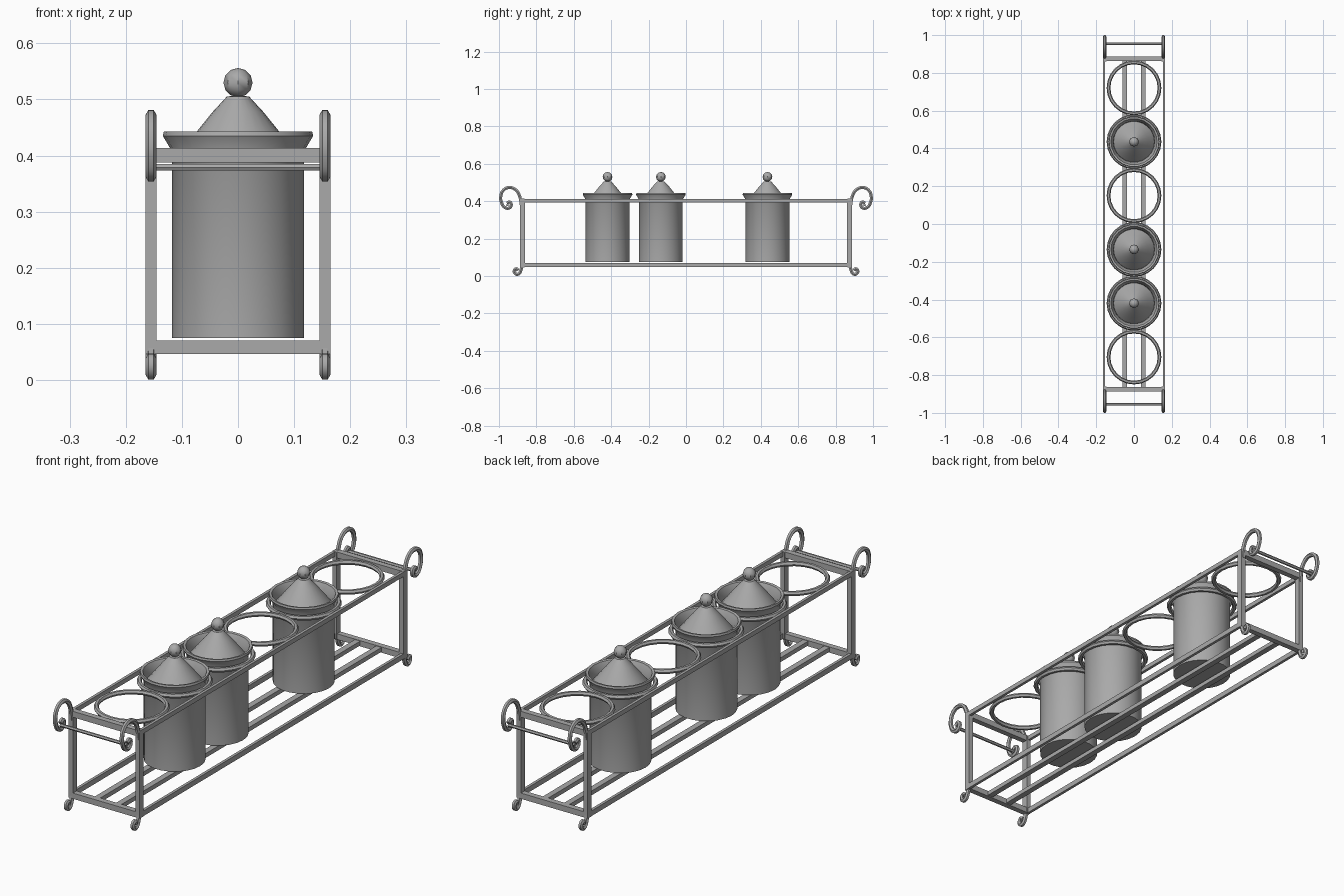
import bpy, bmesh, math
from mathutils import Vector, Matrix

cube = bpy.data.objects.get("Cube")
if cube:
    bpy.data.objects.remove(cube, do_unlink=True)

metal = bpy.data.materials.new("grey metal")
metal.use_nodes = True
GREY = (0.4, 0.4, 0.4, 1)
metal.diffuse_color = GREY
metal.node_tree.nodes["Principled BSDF"].inputs["Base Color"].default_value = GREY


def finish(obj, smooth=False):
    if not obj.data.materials:
        obj.data.materials.append(metal)
    if smooth:
        bpy.ops.object.select_all(action='DESELECT')
        obj.select_set(True)
        bpy.context.view_layer.objects.active = obj
        bpy.ops.object.shade_smooth_by_angle(angle=math.radians(35))
    return obj


def mesh_object(name, bm, smooth=False):
    bmesh.ops.recalc_face_normals(bm, faces=bm.faces)
    me = bpy.data.meshes.new(name)
    bm.to_mesh(me)
    bm.free()
    obj = bpy.data.objects.new(name, me)
    bpy.context.collection.objects.link(obj)
    return finish(obj, smooth)


def box(name, x, y, z):
    """Box from (min, max) ranges on each axis."""
    bm = bmesh.new()
    size = [r[1] - r[0] for r in (x, y, z)]
    mid = Vector([(r[0] + r[1]) / 2 for r in (x, y, z)])
    bmesh.ops.create_cube(bm, size=1, matrix=Matrix.Translation(mid) @ Matrix.Diagonal((*size, 1)))
    return mesh_object(name, bm)


def lathe(name, profile, y, segments):
    """Spin an (r, z) profile about a vertical axis at the given y."""
    bm = bmesh.new()
    verts = [bm.verts.new((r, 0, z)) for r, z in profile]
    edges = [bm.edges.new(p) for p in zip(verts, verts[1:])]
    bmesh.ops.spin(bm, geom=verts + edges, cent=(0, 0, 0), axis=(0, 0, 1),
                   angle=math.tau, steps=segments)
    bmesh.ops.remove_doubles(bm, verts=bm.verts, dist=0.0005)
    bmesh.ops.translate(bm, verts=bm.verts, vec=(0, y, 0))
    return mesh_object(name, bm, True)


def tube(name, points, radius, cyclic=False, smooth_path=True):
    """Round rod along a path."""
    cu = bpy.data.curves.new(name, 'CURVE')
    cu.dimensions = '3D'
    cu.bevel_depth = radius
    cu.bevel_resolution = 1
    cu.use_fill_caps = True
    cu.resolution_u = 4
    sp = cu.splines.new('BEZIER' if smooth_path else 'POLY')
    if smooth_path:
        sp.bezier_points.add(len(points) - 1)
        for bp, p in zip(sp.bezier_points, points):
            bp.co = p
            bp.handle_left_type = bp.handle_right_type = 'AUTO'
    else:
        sp.points.add(len(points) - 1)
        for sp_point, p in zip(sp.points, points):
            sp_point.co = (*p, 1)
    sp.use_cyclic_u = cyclic
    obj = bpy.data.objects.new(name, cu)
    bpy.context.collection.objects.link(obj)
    bpy.ops.object.select_all(action='DESELECT')
    obj.select_set(True)
    bpy.context.view_layer.objects.active = obj
    bpy.ops.object.convert(target='MESH')
    return finish(bpy.context.view_layer.objects.active, True)


W, L = 0.165, 0.887          # half width and half length of the rack


def span(a, b, sign):
    return tuple(sorted((a * sign, b * sign)))


# Long side rails and slats
for side, s in (("right", -1), ("left", 1)):
    for level, z in (("top", (0.393, 0.412)), ("bottom", (0.047, 0.069))):
        box(f"{side}_{level}_rail", span(W - 0.012, W, s), (-L, L), z)
    box(f"{side}_slat", span(0.037, 0.062, s), (-L + 0.01, L - 0.01), (0.05, 0.068))

# Scrolled handle and foot paths as (y, z) on the back end
HANDLE = [(0.880, 0.375), (0.889, 0.425), (0.912, 0.462), (0.945, 0.473), (0.975, 0.460),
          (0.990, 0.428), (0.986, 0.392), (0.968, 0.366), (0.945, 0.364), (0.934, 0.381),
          (0.944, 0.396), (0.957, 0.388)]
FOOT = [(0.878, 0.065), (0.883, 0.030), (0.897, 0.010), (0.913, 0.013),
        (0.918, 0.030), (0.907, 0.039), (0.899, 0.029)]

# Ends: cross rails, posts, handles and feet
for end, e in (("front", -1), ("back", 1)):
    box(f"{end}_top_cross_rail", (-W, W), span(L - 0.024, L, e), (0.388, 0.413))
    box(f"{end}_bottom_cross_rail", (-W, W), span(L - 0.024, L, e), (0.046, 0.070))
    tube(f"{end}_handle_bar", [(-0.155, e * 0.955, 0.379), (0.155, e * 0.955, 0.379)],
         0.007, smooth_path=False)
    for side, s in (("right", -1), ("left", 1)):
        box(f"{end}_{side}_post", span(W - 0.02, W, s), span(L - 0.026, L, e), (0.047, 0.412))
        tube(f"{end}_{side}_handle_scroll", [(s * 0.155, e * y, z) for y, z in HANDLE], 0.0095)
        tube(f"{end}_{side}_foot_scroll", [(s * 0.155, e * y, z) for y, z in FOOT], 0.0095)

# Six holding rings, with jars in three of them
JAR = [(0, 0.075), (0.118, 0.075), (0.118, 0.408), (0.134, 0.435), (0.132, 0.443),
       (0.122, 0.441), (0.110, 0.415), (0.108, 0.398), (0, 0.398)]
LID = [(0, 0.399), (0.108, 0.399), (0.075, 0.441), (0.045, 0.478), (0.020, 0.505), (0, 0.508)]
for i in range(6):
    y = 0.008 + (i - 2.5) * 0.285
    ring = [(0.135 * math.cos(a), y + 0.135 * math.sin(a), 0.401)
            for a in (math.tau * k / 24 for k in range(24))]
    tube(f"holder_ring_{i + 1}", ring, 0.010, cyclic=True, smooth_path=False)
    if i in (1, 2, 4):
        lathe(f"jar_{i + 1}", JAR, y, 22)
        lathe(f"jar_lid_{i + 1}", LID, y, 22)
        bm = bmesh.new()
        bmesh.ops.create_uvsphere(bm, u_segments=8, v_segments=6, radius=0.026,
                                  matrix=Matrix.Translation((0, y, 0.530)))
        mesh_object(f"lid_knob_{i + 1}", bm, True)
